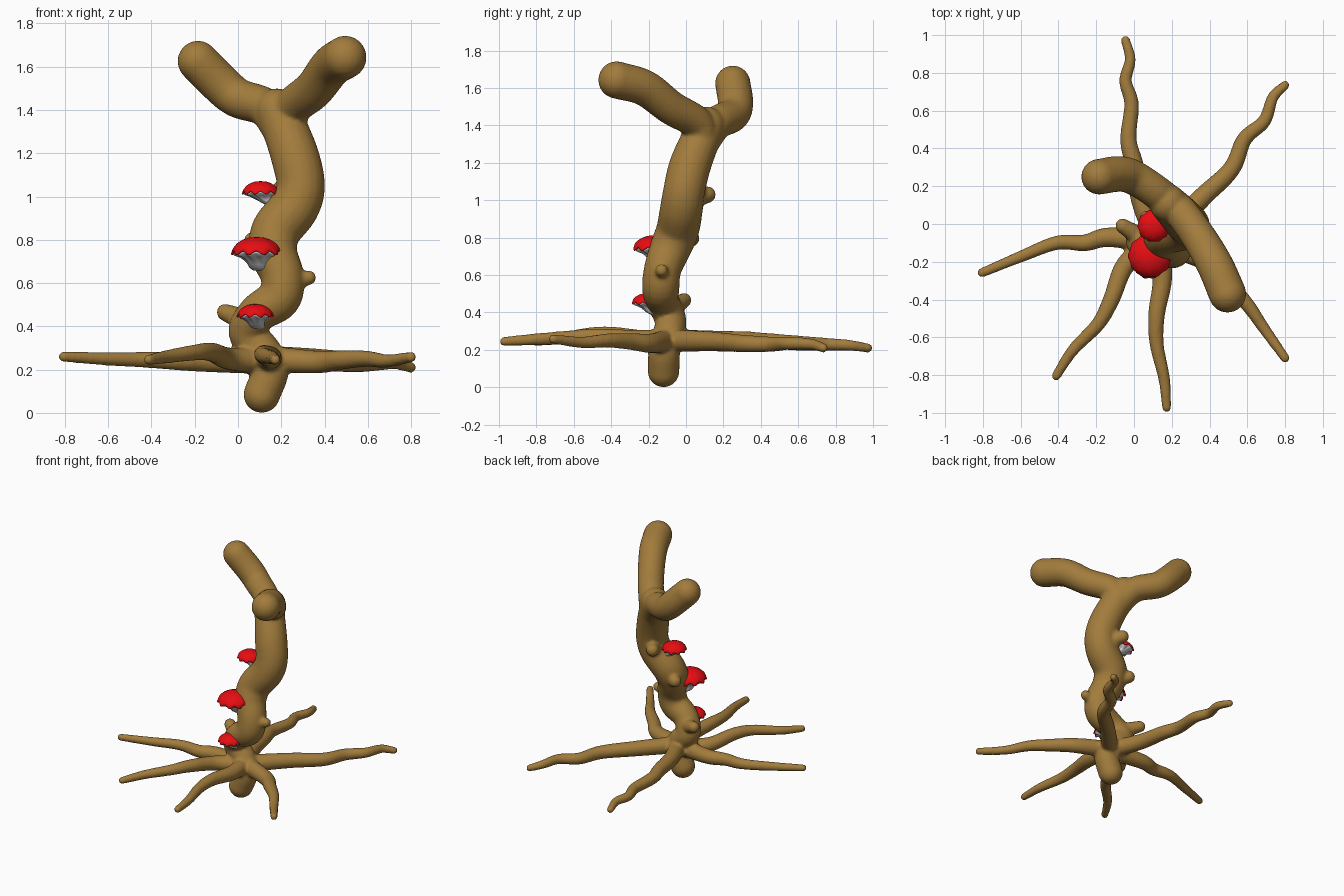
import bpy, bmesh, math
from mathutils import Vector

if "Cube" in bpy.data.objects:
    bpy.data.objects.remove(bpy.data.objects["Cube"])


def material(name, rgb):
    m = bpy.data.materials.new(name)
    m.diffuse_color = (*rgb, 1)
    m.use_nodes = True
    m.node_tree.nodes["Principled BSDF"].inputs["Base Color"].default_value = m.diffuse_color
    return m


BARK = material("bark_brown", (0.36, 0.2, 0.045))
RED = material("cap_red", (0.8, 0.004, 0.006))


def finish(bm, name, mat=None):
    bmesh.ops.recalc_face_normals(bm, faces=bm.faces)
    for f in bm.faces:
        f.smooth = True
    me = bpy.data.meshes.new(name)
    bm.to_mesh(me)
    bm.free()
    ob = bpy.data.objects.new(name, me)
    bpy.context.collection.objects.link(ob)
    if mat:
        me.materials.append(mat)
    return ob


def spline(pts, steps=6):
    """Catmull-Rom through (x, y, z, radius) points."""
    p = [Vector(q) for q in pts]
    p = [2 * p[0] - p[1]] + p + [2 * p[-1] - p[-2]]
    out = []
    for a, b, c, d in zip(p, p[1:], p[2:], p[3:]):
        for i in range(steps):
            t = i / steps
            out.append(0.5 * (2 * b + (c - a) * t + (2 * a - 5 * b + 4 * c - d) * t * t
                              + (3 * b - a - 3 * c + d) * t ** 3))
    return out + [p[-2]]


def tube(bm, pts, sides=20):
    """Round limb with ball ends along a smooth path."""
    path = spline(pts)
    pos = [q.to_3d() for q in path]
    rad = [q[3] for q in path]
    rings, side = [], Vector((0.31, 0.9, 0.2))
    for i, (c, r) in enumerate(zip(pos, rad)):
        t = (pos[min(i + 1, len(pos) - 1)] - pos[max(i - 1, 0)]).normalized()
        side = (side - t * side.dot(t)).normalized()
        up = t.cross(side)
        rings.append([bm.verts.new(c + r * (side * math.cos(a) + up * math.sin(a)))
                      for a in (math.tau * k / sides for k in range(sides))])
    for a, b in zip(rings, rings[1:]):
        for k in range(sides):
            n = (k + 1) % sides
            bm.faces.new((a[k], a[n], b[n], b[k]))
    bm.faces.new(rings[0][::-1])
    bm.faces.new(rings[-1])
    for c, r in ((pos[0], rad[0]), (pos[-1], rad[-1])):
        ball = bmesh.ops.create_uvsphere(bm, u_segments=sides, v_segments=12, radius=r)
        bmesh.ops.translate(bm, verts=ball["verts"], vec=c)


wood = bmesh.new()

# Winding trunk
tube(wood, [(.11, -.12, .085, .085), (.15, -.115, .2, .085), (.11, -.09, .29, .085),
            (.04, -.085, .37, .085), (.09, -.125, .46, .09), (.19, -.135, .53, .1),
            (.205, -.125, .63, .1), (.165, -.085, .74, .11), (.175, -.045, .84, .115),
            (.26, -.025, .95, .115), (.29, -.01, 1.05, .112), (.265, .02, 1.18, .112),
            (.215, .075, 1.32, .105), (.18, .11, 1.4, .1)])

# Two upper branches
tube(wood, [(.22, .07, 1.3, .1), (.13, .16, 1.41, .09), (0, .245, 1.455, .092),
            (-.08, .265, 1.52, .095), (-.185, .25, 1.625, .095)])
tube(wood, [(.215, .075, 1.3, .1), (.25, .06, 1.41, .09), (.35, -.08, 1.495, .092),
            (.43, -.22, 1.6, .097), (.495, -.37, 1.643, .1)])

# Spreading roots
roots = [
    [(.13, -.1, .25), (.04, .12, .25), (0, .32, .25), (-.03, .45, .245), (-.013, .635, .235),
     (-.045, .757, .23), (-.02, .87, .225), (-.045, .973, .21)],
    [(.13, -.1, .25), (.35, .13, .245), (.515, .29, .235), (.585, .45, .23), (.69, .545, .235),
     (.735, .67, .23), (.8, .735, .21)],
    [(.13, -.1, .24), (-.13, -.07, .24), (-.26, -.1, .24), (-.41, -.1, .245),
     (-.605, -.175, .25), (-.805, -.258, .26)],
    [(.13, -.1, .24), (-.04, -.21, .25), (-.12, -.4, .28), (-.19, -.53, .28),
     (-.325, -.67, .26), (-.412, -.805, .245)],
    [(.13, -.1, .25), (.15, -.29, .255), (.12, -.475, .27), (.12, -.635, .265),
     (.16, -.82, .255), (.173, -.972, .245)],
    [(.13, -.1, .25), (.37, -.19, .235), (.48, -.3, .245), (.595, -.42, .25),
     (.69, -.555, .24), (.8, -.71, .258)],
]
for r in roots:
    n = len(r) - 1
    tube(wood, [(*p, .062 + (.025 - .062) * (i / n) ** .85) for i, p in enumerate(r)], 14)

# Small knots on the trunk
for a, b, r in [((.05, -.08, .42), (-.06, -.01, .465), .04),
                ((.22, -.13, .6), (.328, -.13, .625), .034),
                ((.27, 0, 1.0), (.2, .115, 1.03), .045),
                ((.17, -.06, .76), (.07, .03, .795), .043)]:
    tube(wood, [(*a, r * 1.4), (*b, r)], 14)

# Fuse all the wood into one smooth skin
tree = finish(wood, "trunk_branches_and_roots", BARK)
m = tree.modifiers.new("fuse", 'REMESH')
m.mode, m.voxel_size, m.use_smooth_shade = 'VOXEL', .011, True
m = tree.modifiers.new("soften", 'SMOOTH')
m.factor, m.iterations = .5, 4


def lathe(name, profile, R, at, mat=None, lean=(0, 0), seg=64, waves=10):
    """Turned shape; profile rows are (radius, height, rim wave, lean) in units of R."""
    bm, rings = bmesh.new(), []
    for r, z, w, s in profile:
        ring = []
        for k in range(seg):
            a = math.tau * k / seg
            v = math.cos(waves * a)
            q = r * (1 + .4 * w * v)
            ring.append(bm.verts.new((at[0] + R * q * math.cos(a) + s * lean[0],
                                      at[1] + R * q * math.sin(a) + s * lean[1],
                                      at[2] + R * (z - w * v))))
        rings.append(ring)
    for a, b in zip(rings, rings[1:]):
        for k in range(seg):
            n = (k + 1) % seg
            bm.faces.new((a[k], a[n], b[n], b[k]))
    bm.faces.new(rings[0])
    bm.faces.new(rings[-1])
    return finish(bm, name, mat)


CAP = [(.05, .48, 0, 0), (.3, .46, 0, 0), (.55, .38, 0, 0), (.78, .24, .01, 0),
       (.93, .06, .04, 0), (.99, -.1, .08, 0), (.97, -.17, .08, 0), (.9, -.16, .07, 0),
       (.6, -.08, 0, 0), (.1, -.05, 0, 0)]
STEM = [(.1, -.04, 0, 0), (.6, -.09, 0, 0), (.9, -.15, .06, 0), (.86, -.22, .05, 0),
        (.64, -.32, .03, .05), (.5, -.45, .02, .2), (.43, -.62, 0, .5), (.42, -.75, 0, .8),
        (.3, -.86, 0, 1)]

# Mushrooms up the trunk: low, middle, high
for label, R, at, lean in [("low", .085, (.08, -.205, .462), (.01, .04)),
                           ("middle", .115, (.085, -.168, .757), (.02, .03)),
                           ("high", .085, (.105, -.01, 1.03), (.06, 0))]:
    lathe(f"{label}_mushroom_cap", CAP, R, at, RED)
    lathe(f"{label}_mushroom_stem", STEM, R, at, None, lean)
